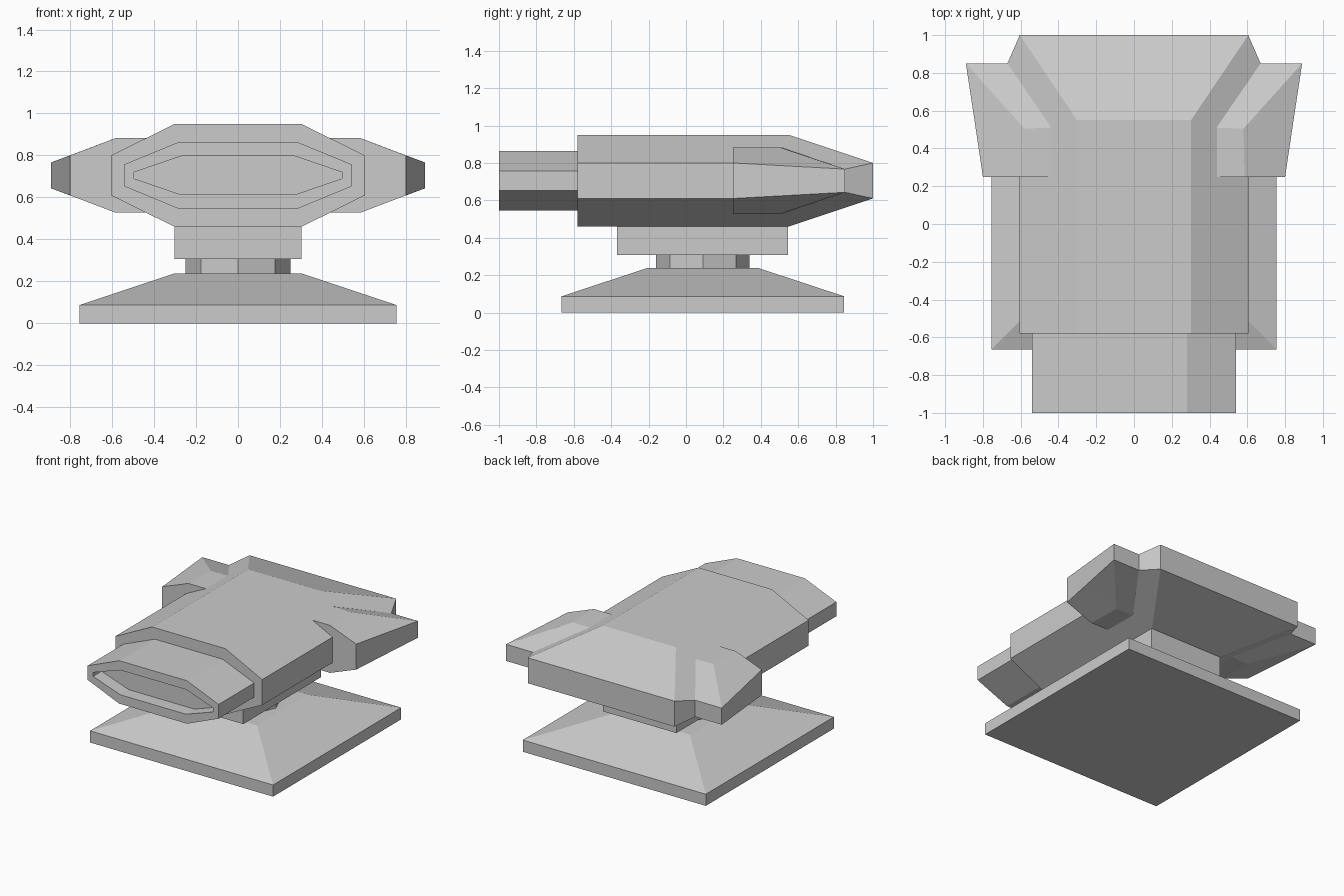
import bpy, bmesh, math

if "Cube" in bpy.data.objects:
    bpy.data.objects.remove(bpy.data.objects["Cube"])

ZC = 0.705   # mid height of the upper body
YC = 0.09    # centre of the stand


def finish(name, bm):
    bmesh.ops.remove_doubles(bm, verts=bm.verts, dist=1e-4)
    bmesh.ops.dissolve_degenerate(bm, edges=bm.edges, dist=1e-4)
    bmesh.ops.recalc_face_normals(bm, faces=bm.faces)
    me = bpy.data.meshes.new(name)
    bm.to_mesh(me)
    bm.free()
    ob = bpy.data.objects.new(name, me)
    bpy.context.collection.objects.link(ob)
    return ob


def loft(name, rings, caps):
    """Skin rings of points; caps are index lists used on both ends."""
    bm = bmesh.new()
    loops = [[bm.verts.new(p) for p in r] for r in rings]
    n = len(loops[0])
    for a, b in zip(loops, loops[1:]):
        for i in range(n):
            j = (i + 1) % n
            bm.faces.new((a[i], a[j], b[j], b[i]))
    for end in (loops[0], loops[-1]):
        for c in caps:
            bm.faces.new([end[i] for i in c])
    return finish(name, bm)


def half(q):
    """Mirror points (x, y, height offset) below the mid height."""
    return [(x, y, ZC + h) for x, y, h in q] + [(x, y, ZC - h) for x, y, h in reversed(q)]


def full(q):
    right = half(q)
    return right + [(-x, y, z) for x, y, z in reversed(right)]


def octo(y, x1, h1, x2, h2):
    return full([(x1, y, h1), (x2, y, h2)])


def rect(hx, y0, y1, z):
    return [(-hx, y0, z), (hx, y0, z), (hx, y1, z), (-hx, y1, z)]


QUAD = [(0, 1, 2, 3)]
OCT = [(0, 1, 2, 3), (4, 5, 6, 7), (0, 3, 4, 7)]

# Stand: bevelled plate, octagonal neck, mounting block
loft("base", [rect(0.755, -0.665, 0.845, 0), rect(0.755, -0.665, 0.845, 0.087),
              rect(0.305, -0.21, 0.39, 0.237)], QUAD)
neck = [[(0.25 * math.cos(a * math.pi / 4), YC + 0.25 * math.sin(a * math.pi / 4), z)
         for a in range(8)] for z in (0.237, 0.307)]
loft("neck", neck, [tuple(range(8))])
loft("mount_block", [rect(0.302, -0.37, 0.545, 0.307), rect(0.302, -0.37, 0.545, 0.46)], QUAD)

# Main body with tapered rear
loft("body", [octo(-0.58, 0.302, 0.245, 0.605, 0.095),
              octo(0.25, 0.302, 0.245, 0.605, 0.095),
              full([(0.302, 0.55, 0.245), (0.437, 0.51, 0.178)]),
              full([(0.605, 1.0, 0.095), (0.67, 0.85, 0.062)])], OCT)

# Front nozzle with recessed opening
loft("nozzle", [octo(-0.58, 0.28, 0.16, 0.54, 0.053),
                octo(-1.0, 0.28, 0.16, 0.54, 0.053),
                octo(-1.0, 0.27, 0.092, 0.495, 0.015),
                octo(-0.9, 0.27, 0.092, 0.495, 0.015)], OCT)

# Flared side wings
wing = loft("side_wings", [
    half([(0.437, 0.25, 0.177), (0.585, 0.25, 0.177), (0.80, 0.25, 0.095)]),
    half([(0.437, 0.51, 0.177), (0.58, 0.505, 0.177), (0.838, 0.505, 0.081)]),
    half([(0.67, 0.85, 0.062), (0.89, 0.85, 0.062), (0.89, 0.85, 0.062)])],
    [tuple(range(6))])
wing.modifiers.new("mirror", 'MIRROR').use_axis[0] = True
